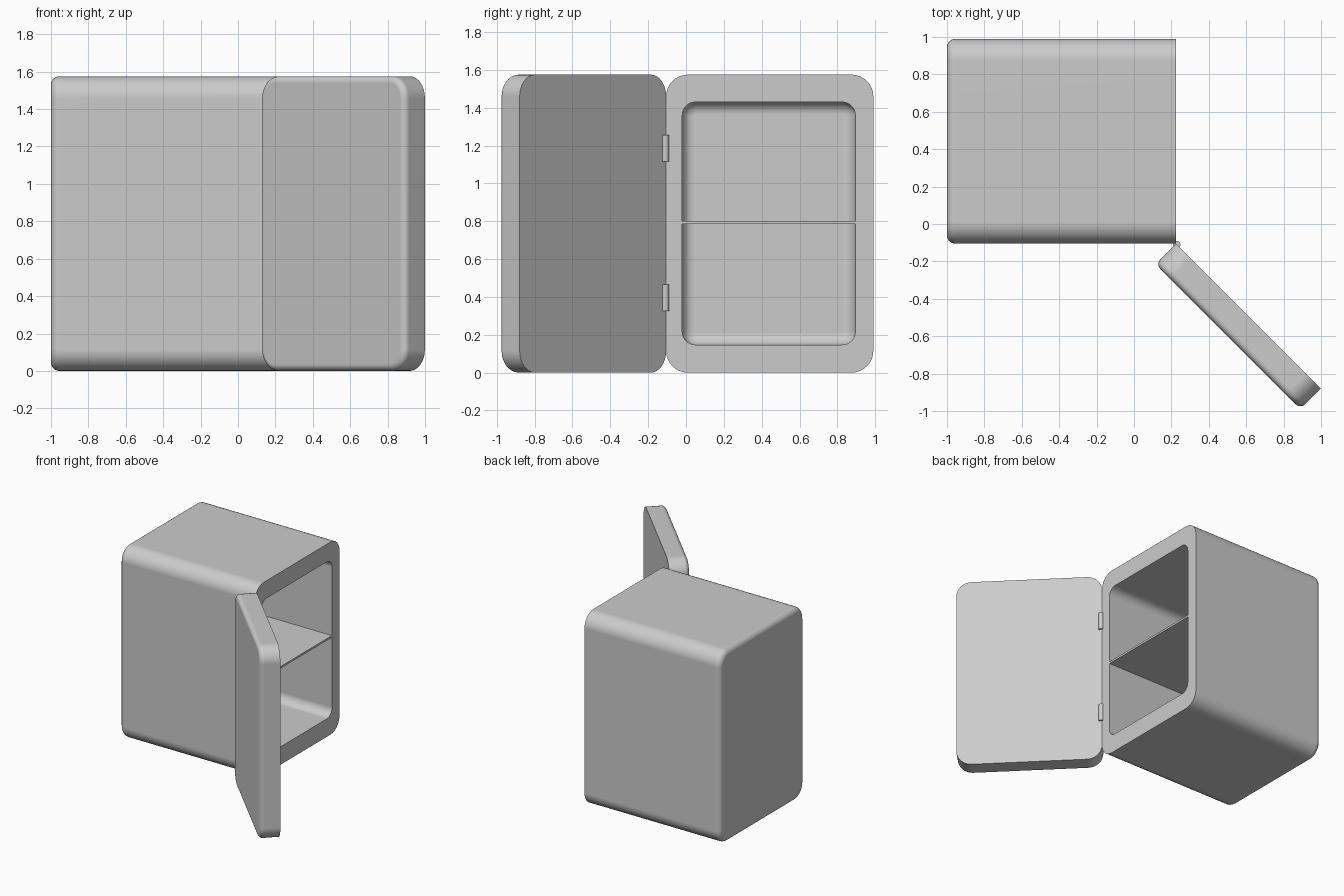
import bpy, bmesh, math
from mathutils import Matrix, Vector

default = bpy.data.objects.get("Cube")
if default:
    bpy.data.objects.remove(default, do_unlink=True)

grey = bpy.data.materials.new("plain grey")
grey.use_nodes = True
COLOUR = (0.6, 0.6, 0.6, 1)
grey.diffuse_color = COLOUR
grey.node_tree.nodes["Principled BSDF"].inputs["Base Color"].default_value = COLOUR


def add_rounded_box(bm, lo, hi, corner, lip, lip_side):
    """Box rounded along x, with a small fillet round its lip_side (-1 or 1) end.
    Returns the flat face at the opposite end."""
    lo, hi = Vector(lo), Vector(hi)
    part = bmesh.new()
    bmesh.ops.create_cube(part, size=1, matrix=Matrix.Translation((lo + hi) / 2)
                          @ Matrix.Diagonal((*(hi - lo), 1)))
    along = [e for e in part.edges if abs(e.verts[0].co.x - e.verts[1].co.x) > 0.01]
    bmesh.ops.bevel(part, geom=along, offset=corner, segments=8, profile=0.5, affect='EDGES')
    part.normal_update()
    end = max(part.faces, key=lambda f: f.normal.x * lip_side)
    bmesh.ops.bevel(part, geom=list(end.edges), offset=lip, segments=6, profile=0.5,
                    affect='EDGES')
    # Copy into the target mesh
    mesh = bpy.data.meshes.new("temporary")
    part.to_mesh(mesh)
    part.free()
    before = set(bm.faces)
    bm.from_mesh(mesh)
    bpy.data.meshes.remove(mesh)
    added = [f for f in bm.faces if f not in before]
    bm.normal_update()
    return min(added, key=lambda f: f.normal.x * lip_side), added


def finish(bm, name):
    mesh = bpy.data.meshes.new(name)
    bm.to_mesh(mesh)
    bm.free()
    mesh.materials.append(grey)
    obj = bpy.data.objects.new(name, mesh)
    bpy.context.collection.objects.link(obj)
    bpy.ops.object.select_all(action='DESELECT')
    obj.select_set(True)
    bpy.context.view_layer.objects.active = obj
    bpy.ops.object.shade_smooth_by_angle(angle=math.radians(30))
    weighted = obj.modifiers.new("even shading", 'WEIGHTED_NORMAL')
    weighted.keep_sharp = True
    return obj


FRONT, HINGE_Y, BACK_Y, TOP = 0.225, -0.105, 0.99, 1.575

# Cabinet: outer shell and inner cavity joined by the rim of the opening
bm = bmesh.new()
outer, _ = add_rounded_box(bm, (-1, HINGE_Y, 0), (FRONT, BACK_Y, TOP), 0.115, 0.045, -1)
inner, lining = add_rounded_box(bm, (-0.9, -0.02, 0.147), (FRONT, 0.895, 1.43),
                                0.07, 0.065, -1)
bmesh.ops.reverse_faces(bm, faces=lining)
rim = list(outer.edges) + list(inner.edges)
bmesh.ops.delete(bm, geom=[outer, inner], context='FACES_ONLY')
bmesh.ops.bridge_loops(bm, edges=rim)
bmesh.ops.recalc_face_normals(bm, faces=bm.faces)
finish(bm, "cabinet")

# Shelf
bm = bmesh.new()
bmesh.ops.create_cube(bm, size=1, matrix=Matrix.Translation((-0.34, 0.4375, 0.793))
                      @ Matrix.Diagonal((1.125, 0.92, 0.016, 1)))
finish(bm, "shelf")

# Door: made closed, then swung open about the hinge line
bm = bmesh.new()
add_rounded_box(bm, (0, 0, 0), (0.155, BACK_Y - HINGE_Y, TOP), 0.115, 0.035, 1)
door = finish(bm, "door")
door.location = (FRONT, HINGE_Y, 0)
door.rotation_euler.z = math.radians(-135)

# Hinges
for name, z in (("lower_hinge", 0.395), ("upper_hinge", 1.185)):
    bm = bmesh.new()
    bmesh.ops.create_cone(bm, cap_ends=True, segments=24, radius1=0.02, radius2=0.02,
                          depth=0.14, matrix=Matrix.Translation((0.228, -0.11, z)))
    finish(bm, name)
